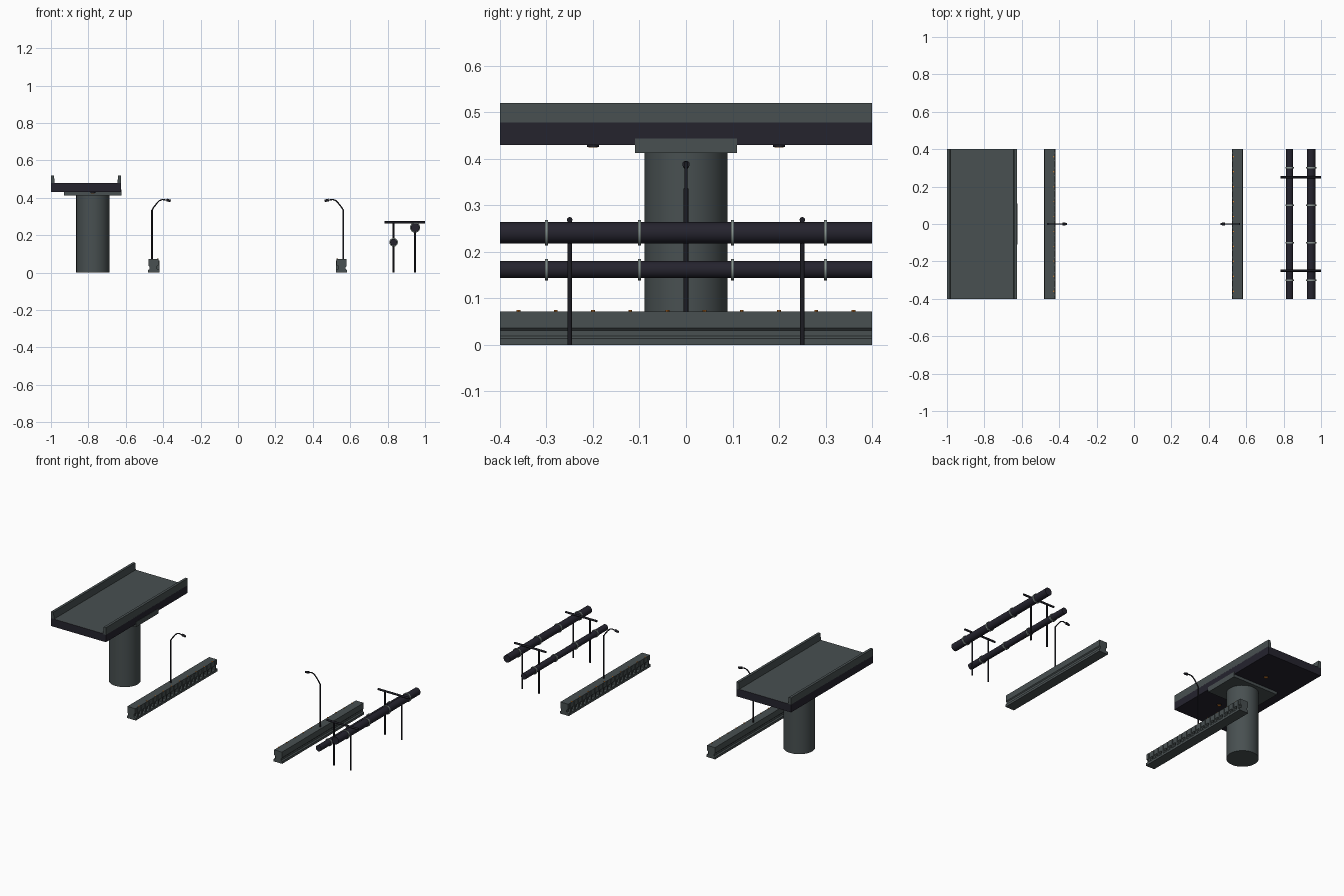
import bpy, bmesh, math
from mathutils import Vector

cube = bpy.data.objects.get("Cube")
if cube:
    bpy.data.objects.remove(cube, do_unlink=True)


def material(name, rgb):
    m = bpy.data.materials.new(name)
    m.use_nodes = True
    m.diffuse_color = (*rgb, 1)
    m.node_tree.nodes["Principled BSDF"].inputs["Base Color"].default_value = (*rgb, 1)
    return m


concrete = material("concrete grey", (0.065, 0.08, 0.082))
dark = material("dark blue metal", (0.018, 0.017, 0.027))
black = material("near black metal", (0.012, 0.012, 0.017))
steel = material("pale steel", (0.25, 0.3, 0.28))
orange = material("orange light", (0.8, 0.25, 0.03))


def finish(name, bm, mats):
    bmesh.ops.recalc_face_normals(bm, faces=bm.faces)
    mesh = bpy.data.meshes.new(name)
    bm.to_mesh(mesh)
    bm.free()
    for m in mats:
        mesh.materials.append(m)
    ob = bpy.data.objects.new(name, mesh)
    bpy.context.collection.objects.link(ob)
    return ob


def box(name, lo, hi, *mats):
    bm = bmesh.new()
    bmesh.ops.create_cube(bm, size=1)
    for v in bm.verts:
        v.co = [l + (c + 0.5) * (h - l) for c, l, h in zip(v.co, lo, hi)]
    return finish(name, bm, mats)


def rod(name, a, b, r, mat, sides=12, r2=None):
    a, b = Vector(a), Vector(b)
    bm = bmesh.new()
    bmesh.ops.create_cone(bm, cap_ends=True, segments=sides, radius1=r,
                          radius2=r if r2 is None else r2, depth=(b - a).length)
    bm.transform((b - a).to_track_quat('Z', 'Y').to_matrix().to_4x4())
    bmesh.ops.translate(bm, verts=bm.verts, vec=(a + b) / 2)
    for f in bm.faces:
        f.smooth = len(f.verts) == 4
    ob = finish(name, bm, [mat])
    for e in ob.data.edges:
        e.use_edge_sharp = False
    ob.data.set_sharp_from_angle(angle=math.radians(40))
    return ob


def extrude_profile(name, points, y, mat):
    bm = bmesh.new()
    face = bm.faces.new([bm.verts.new((x, -y, z)) for x, z in points])
    ext = bmesh.ops.extrude_face_region(bm, geom=[face])
    moved = [v for v in ext["geom"] if isinstance(v, bmesh.types.BMVert)]
    bmesh.ops.translate(bm, verts=moved, vec=(0, 2 * y, 0))
    return finish(name, bm, [mat])


LEN = 0.4  # half length of everything that runs along y

# Elevated deck on its column
COL = -0.776
slab = box("deck_slab", (-1, -LEN, 0.43), (-0.625, LEN, 0.478), dark, concrete)
for f in slab.data.polygons:
    f.material_index = int(f.normal.z > 0.5)
for name, outer, d in (("right_parapet", -1, 1), ("left_parapet", -0.625, -1)):
    extrude_profile(name, [(outer, 0.475), (outer, 0.52), (outer + d * 0.016, 0.52),
                           (outer + d * 0.02, 0.475)], LEN, concrete)
rod("column", (COL, 0, 0), (COL, 0, 0.42), 0.089, concrete, 32)
box("column_cap", (COL - 0.153, -0.11, 0.413), (COL + 0.153, 0.11, 0.444), concrete)
for y in (-0.2, 0.2):
    rod("deck_lamp_rim", (COL, y, 0.426), (COL, y, 0.432), 0.013, black)
    rod("deck_lamp_glow", (COL, y, 0.424), (COL, y, 0.427), 0.01, orange)

# Roadside barriers and street lamps; s points towards the road
for side, cx, s in (("right", -0.45, 1), ("left", 0.553, -1)):
    wall = [(-0.03, 0), (0.03, 0), (0.03, 0.014), (0.016, 0.02), (0.016, 0.034),
            (0.026, 0.04), (0.026, 0.072), (-0.028, 0.072), (-0.028, 0.036),
            (-0.023, 0.031), (-0.023, 0.019), (-0.03, 0.014)]
    extrude_profile(side + "_barrier", [(cx + s * x, z) for x, z in wall], LEN, concrete)
    for i in range(10):
        y = -0.36 + 0.08 * i
        xs = sorted((cx + s * 0.012, cx + s * 0.03))
        for dy in (-0.02, 0.02):
            box(side + "_barrier_rib", (xs[0], y + dy - 0.005, 0.01),
                (xs[1], y + dy + 0.005, 0.066), concrete)
        rod(side + "_reflector", (cx + s * 0.022, y, 0.071), (cx + s * 0.022, y, 0.075),
            0.004, orange, 8)

    px = cx - s * 0.01
    rod(side + "_lamp_pole", (px, 0, 0.06), (px, 0, 0.336), 0.005, black)
    path = [(0, 0.334), (0.01, 0.35), (0.028, 0.373), (0.04, 0.385), (0.056, 0.391), (0.082, 0.387)]
    curve = bpy.data.curves.new(side + "_lamp_arm", 'CURVE')
    curve.dimensions = '3D'
    curve.bevel_depth = 0.0035
    curve.bevel_resolution = 2
    curve.use_fill_caps = True
    spline = curve.splines.new('POLY')
    spline.points.add(len(path) - 1)
    for p, (x, z) in zip(spline.points, path):
        p.co = (px + s * x, 0, z, 1)
    curve.materials.append(black)
    bpy.context.collection.objects.link(bpy.data.objects.new(side + "_lamp_arm", curve))
    rod(side + "_lamp_head", (px + s * 0.078, 0, 0.388), (px + s * 0.1, 0, 0.384), 0.008, black, 12, 0.006)

# Pair of pipes with flanges
PIPES = (("lower", 0.832, 0.162, 0.0185), ("upper", 0.947, 0.241, 0.023))
for name, x, z, r in PIPES:
    rod(name + "_pipe", (x, -LEN, z), (x, LEN, z), r, dark, 24)
    for y in (-0.3, -0.1, 0.1, 0.3):
        rod(name + "_pipe_flange", (x, y - 0.0035, z), (x, y + 0.0035, z), r + 0.0045, steel, 24)

# Support frames for the pipes
for y in (-0.25, 0.25):
    rod("frame_crossbar", (0.784, y, 0.269), (1, y, 0.269), 0.006, black)
    for _, x, _, _ in PIPES:
        rod("frame_post", (x, y, 0), (x, y, 0.269), 0.005, black)
